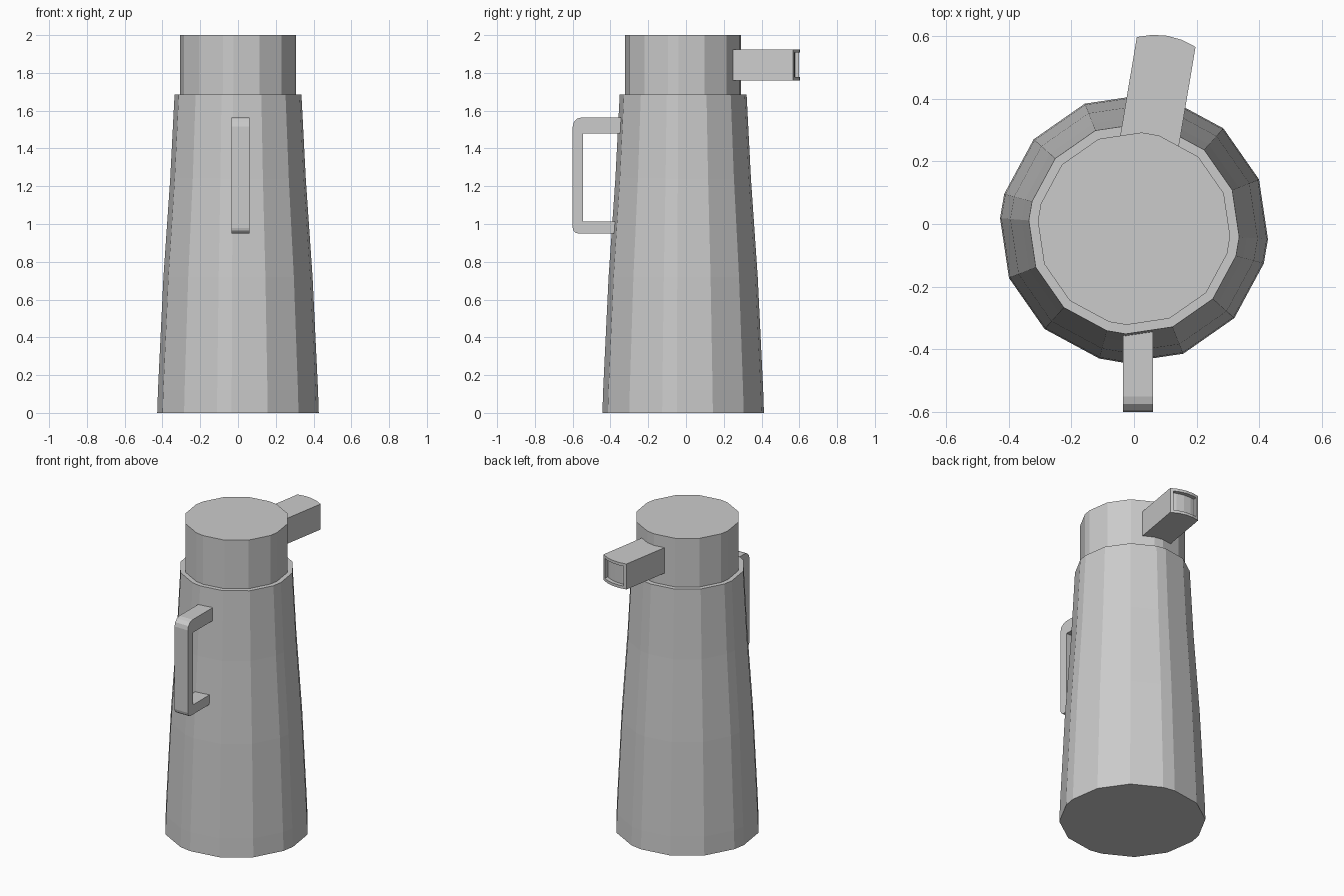
import bpy, bmesh
from math import sin, cos, radians
from mathutils import Matrix

cube = bpy.data.objects.get("Cube")
if cube:
    bpy.data.objects.remove(cube)

grey = bpy.data.materials.new("plain_grey")
grey.use_nodes = True
tone = (0.6, 0.6, 0.6, 1)
grey.diffuse_color = tone
grey.node_tree.nodes["Principled BSDF"].inputs["Base Color"].default_value = tone


def finish(name, bm):
    bmesh.ops.recalc_face_normals(bm, faces=bm.faces)
    mesh = bpy.data.meshes.new(name)
    bm.to_mesh(mesh)
    bm.free()
    mesh.materials.append(grey)
    obj = bpy.data.objects.new(name, mesh)
    bpy.context.collection.objects.link(obj)
    return obj


# Uneven sixteen-sided outline: four corners repeated every quarter turn
ANGLES = [radians(a + 90 * q) for q in range(4) for a in (21.5, 48.3, 75, 85.5)]
CENTRE_Y = -0.015


def faceted_tube(name, profile):
    """Stack outline rings from (radius, height) pairs and cap both ends."""
    bm = bmesh.new()
    rings = [[bm.verts.new((r * cos(a), CENTRE_Y + r * sin(a), z)) for a in ANGLES]
             for r, z in profile]
    n = len(ANGLES)
    for low, high in zip(rings, rings[1:]):
        for i in range(n):
            j = (i + 1) % n
            bm.faces.new((low[i], low[j], high[j], high[i]))
    bm.faces.new(rings[0][::-1])
    bm.faces.new(rings[-1])
    return finish(name, bm)


def extrude_outline(points, depth):
    """Solid prism from a flat outline, as a bmesh."""
    bm = bmesh.new()
    face = bm.faces.new([bm.verts.new(p) for p in points])
    out = bmesh.ops.extrude_face_region(bm, geom=[face])
    moved = [v for v in out["geom"] if isinstance(v, bmesh.types.BMVert)]
    bmesh.ops.translate(bm, verts=moved, vec=depth)
    bmesh.ops.recalc_face_normals(bm, faces=bm.faces)
    return bm


# Tapered body and lid
faceted_tube("body", [(0.429, 0), (0.425, 0.12), (0.396, 0.72),
                      (0.36, 1.24), (0.337, 1.685)])
faceted_tube("lid", [(0.308, 1.66), (0.308, 2.0)])


# Handle with rounded outer corners
def corner(y, z, r, start):
    return [(-0.035, y + r * cos(radians(start + t)), z + r * sin(radians(start + t)))
            for t in (0, 30, 60, 90)]


outline = [(-0.035, -0.32, 1.565)]
outline += corner(-0.55, 1.515, 0.05, 90)
outline += corner(-0.57, 0.98, 0.03, 180)
outline += [(-0.035, y, z) for y, z in
            ((-0.36, 0.95), (-0.36, 1.012), (-0.545, 1.012),
             (-0.545, 1.48), (-0.32, 1.48))]
finish("handle", extrude_outline(outline, (0.095, 0, 0)))

# Spout with a bowed end and a recessed opening
HALF, REACH, BOW = 0.095, 0.318, 0.02
STEPS = 4
bowed = [(HALF * t, REACH + BOW * (1 - t * t), 0)
         for t in (1 - 2 * i / STEPS for i in range(STEPS + 1))]
bm = extrude_outline([(-HALF, -0.05, 0), (HALF, -0.05, 0)] + bowed, (0, 0, 0.165))
bm.normal_update()
end = [f for f in bm.faces if f.normal.y > 0.5]
bmesh.ops.inset_region(bm, faces=end, thickness=0.018, use_even_offset=True)
hole = bmesh.ops.extrude_face_region(bm, geom=end)
inner = [v for v in hole["geom"] if isinstance(v, bmesh.types.BMVert)]
bmesh.ops.translate(bm, verts=inner, vec=(0, -0.025, 0))
bmesh.ops.delete(bm, geom=[f for f in end if f.is_valid], context='FACES')
spout = finish("spout", bm)
spout.matrix_world = Matrix.Translation((0.05, 0.2675, 1.76)) @ Matrix.Rotation(radians(-9.55), 4, 'Z')
